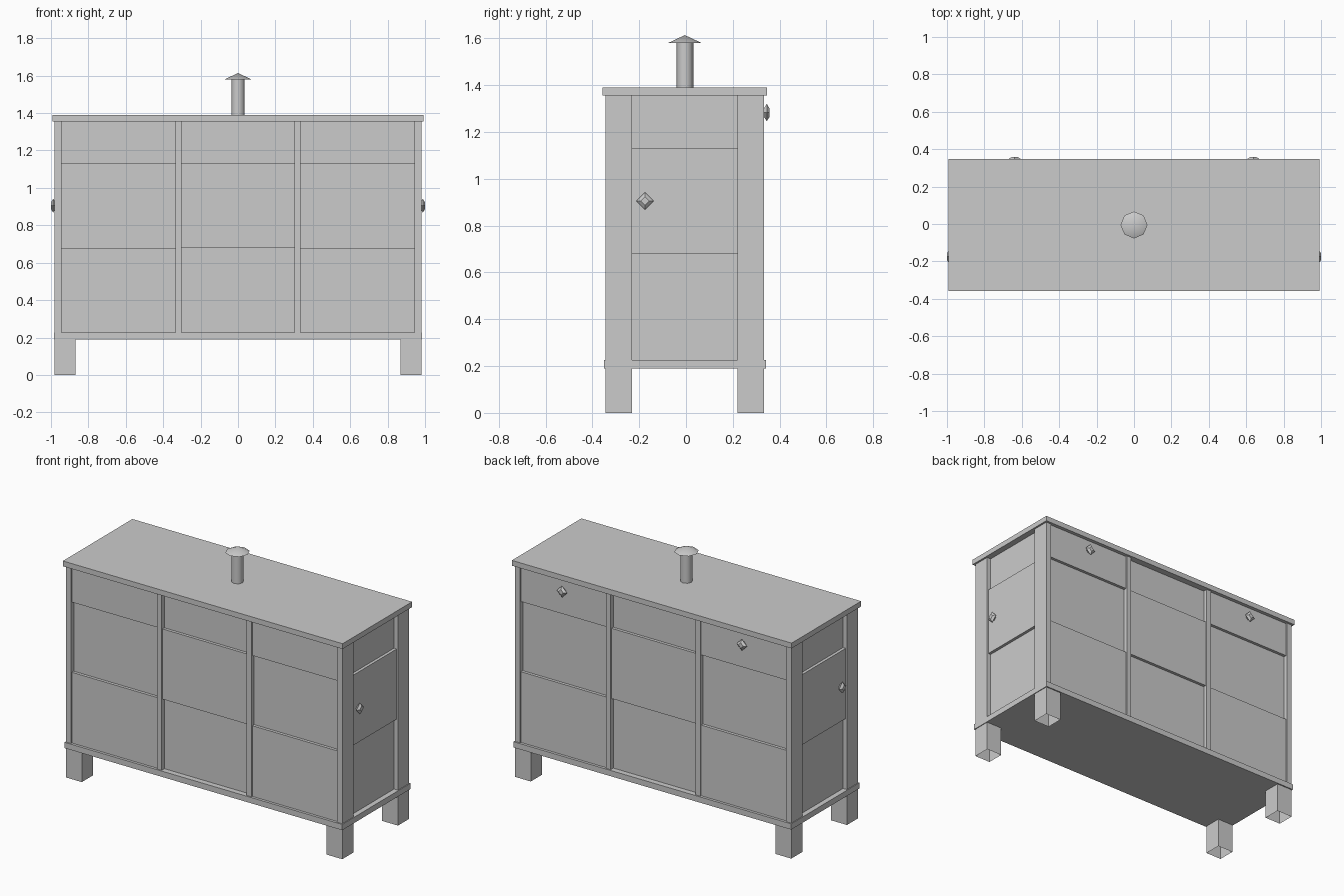
import bpy, bmesh, math
from mathutils import Matrix, Vector

if "Cube" in bpy.data.objects:
    bpy.data.objects.remove(bpy.data.objects["Cube"])

CY = -0.005            # centre of the cabinet in depth
HX, HY = 0.98, 0.338   # half size of the frame
Z0, Z1 = 0.227, 1.356  # frame bottom and top
FLUSH, DEEP = 0.009, 0.028   # two panel insets


def finish(name, bm, smooth=False):
    bmesh.ops.recalc_face_normals(bm, faces=bm.faces)
    me = bpy.data.meshes.new(name)
    bm.to_mesh(me)
    bm.free()
    ob = bpy.data.objects.new(name, me)
    bpy.context.collection.objects.link(ob)
    if smooth:
        bpy.context.view_layer.objects.active = ob
        ob.select_set(True)
        bpy.ops.object.shade_smooth_by_angle(angle=math.radians(50))
        ob.select_set(False)
    return ob


def box(name, x, y, z, open_bottom=False):
    bm = bmesh.new()
    size = (x[1] - x[0], y[1] - y[0], z[1] - z[0])
    mid = Vector((sum(x) / 2, sum(y) / 2 + CY, sum(z) / 2))
    bmesh.ops.create_cube(bm, size=1, matrix=Matrix.Translation(mid) @ Matrix.Diagonal((*size, 1)))
    if open_bottom:
        low = [f for f in bm.faces if f.calc_center_median().z < z[0] + 1e-4]
        bmesh.ops.delete(bm, geom=low, context='FACES_ONLY')
    return finish(name, bm)


def span(sign, a, b):
    return tuple(sorted((sign * a, sign * b)))


def lathe(name, profile, sides, matrix, smooth=False):
    # rings of (radius, height); zero radius closes to a point
    bm = bmesh.new()
    rings = []
    for r, h in profile:
        n = sides if r > 0 else 1
        rings.append([bm.verts.new(matrix @ Vector((r * math.cos(2 * math.pi * i / sides),
                      r * math.sin(2 * math.pi * i / sides), h))) for i in range(n)])
    for a, b in zip(rings, rings[1:]):
        for i in range(sides):
            j = (i + 1) % sides
            quad = [a[i % len(a)], a[j % len(a)], b[j % len(b)], b[i % len(b)]]
            bm.faces.new(list(dict.fromkeys(quad)))
    for ring in (rings[0], rings[-1]):
        if len(ring) > 2:
            bm.faces.new(ring)
    return finish(name, bm, smooth)


def knob(name, pos, direction):
    rot = Vector((0, 0, 1)).rotation_difference(Vector(direction)).to_matrix().to_4x4()
    lathe(name, [(0.014, -0.024), (0.018, -0.012), (0.037, 0), (0.018, 0.012)], 4,
          Matrix.Translation(pos) @ rot)


# top and base boards
box("top_board", (-0.992, 0.992), (-0.352, 0.352), (Z1, 1.39))
box("base_board", (-0.985, 0.985), (-0.346, 0.346), (0.19, Z0))

# corner posts and hollow legs
for sx in (-1, 1):
    for sy in (-1, 1):
        box("corner_post", span(sx, 0.944, HX), span(sy, HY - 0.112, HY), (Z0, Z1))
        box("leg", span(sx, HX - 0.112, HX), span(sy, HY - 0.112, HY), (0, 0.19), True)

# dividers on front and back
for sx in (-1, 1):
    for sy in (-1, 1):
        box("divider", span(sx, 0.302, 0.335), span(sy, HY - 0.06, HY), (Z0, Z1))

# panels: three columns front and back, in alternating depth
levels = [Z0, 0.68, 1.13, Z1]
columns = [(-0.944, -0.335), (-0.302, 0.302), (0.335, 0.944)]
for row in range(3):
    z = (levels[row], levels[row + 1])
    for col, x in enumerate(columns):
        inset = FLUSH if (row + col) % 2 == 0 else DEEP
        for sy in (-1, 1):
            box("back_panel" if sy > 0 else "front_panel", x, span(sy, HY - 0.06, HY - inset), z)
    for sx in (-1, 1):
        inset = FLUSH if row == 1 else DEEP
        box("side_panel", span(sx, HX - 0.045, HX - inset), (0.112 - HY, HY - 0.112), z)

# knobs on the back drawers and side doors
for sx in (-1, 1):
    knob("drawer_knob", (sx * 0.638, 0.345, 1.283), (0, 1, 0))
    knob("door_knob", (sx * 0.988, -0.175, 0.905), (sx, 0, 0))

# pipe with pointed cap
at = Matrix.Translation((0, CY, 0))
lathe("pipe", [(0.036, 1.385), (0.036, 1.585)], 8, at, True)
lathe("pipe_cap", [(0.072, 1.58), (0, 1.614)], 8, at, True)
